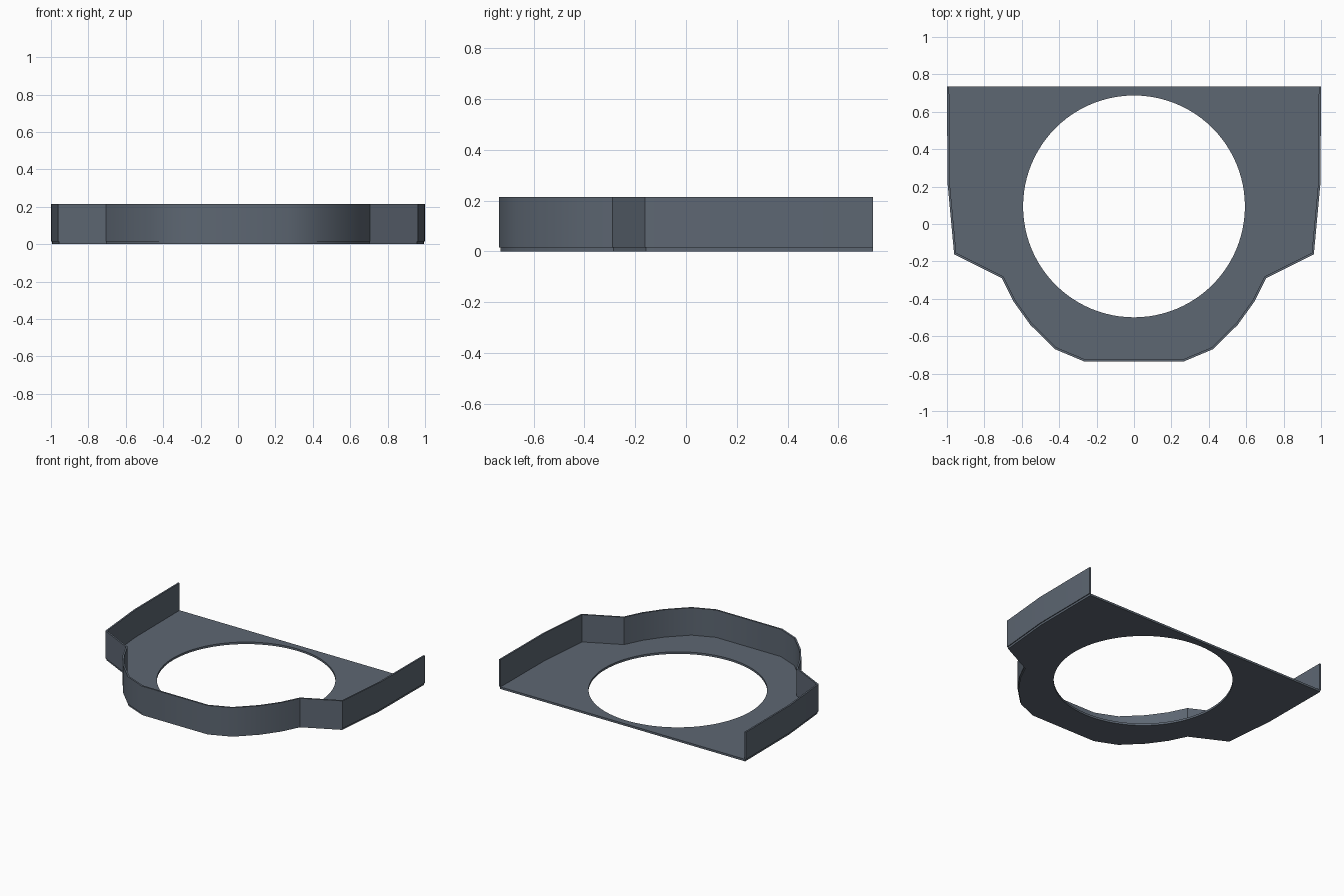
import bpy, bmesh, math

cube = bpy.data.objects.get("Cube")
if cube:
    bpy.data.objects.remove(cube, do_unlink=True)

PLATE_TOP, WALL_TOP, WALL_THICK = 0.015, 0.215, 0.012
HOLE_Y, HOLE_RADIUS, HOLE_SIDES = 0.094, 0.593, 96

# One half of the outline, from the front middle round to the back corner
half = [(0.265, -0.729), (0.42, -0.664), (0.55, -0.535), (0.64, -0.41),
        (0.702, -0.285), (0.956, -0.158), (0.991, 0.22), (0.994, 0.735)]
outline = [(-x, y) for x, y in reversed(half)] + half

slate = bpy.data.materials.new("slate_grey")
slate.use_nodes = True
slate.diffuse_color = (0.11, 0.135, 0.17, 1)
slate.node_tree.nodes["Principled BSDF"].inputs["Base Color"].default_value = slate.diffuse_color


def finish(bm, name):
    """Turn a bmesh into a named, coloured object."""
    bmesh.ops.recalc_face_normals(bm, faces=bm.faces)
    mesh = bpy.data.meshes.new(name)
    bm.to_mesh(mesh)
    bm.free()
    mesh.materials.append(slate)
    obj = bpy.data.objects.new(name, mesh)
    bpy.context.collection.objects.link(obj)
    return obj


def smooth(obj):
    bpy.ops.object.select_all(action='DESELECT')
    obj.select_set(True)
    bpy.context.view_layer.objects.active = obj
    bpy.ops.object.shade_smooth_by_angle(angle=math.radians(30))


def add_loop(bm, points):
    verts = [bm.verts.new((x, y, 0)) for x, y in points]
    return [bm.edges.new((a, b)) for a, b in zip(verts, verts[1:] + verts[:1])]


# Base plate with a large round opening
bm = bmesh.new()
angles = [2 * math.pi * i / HOLE_SIDES for i in range(HOLE_SIDES)]
circle = [(HOLE_RADIUS * math.cos(a), HOLE_Y + HOLE_RADIUS * math.sin(a)) for a in angles]
edges = add_loop(bm, outline) + add_loop(bm, circle)
bmesh.ops.triangle_fill(bm, edges=edges, use_beauty=True, normal=(0, 0, 1))
raised = bmesh.ops.extrude_face_region(bm, geom=bm.faces[:], use_keep_orig=True)
top = [g for g in raised["geom"] if isinstance(g, bmesh.types.BMVert)]
bmesh.ops.translate(bm, verts=top, vec=(0, 0, PLATE_TOP))
smooth(finish(bm, "base_plate"))

# Thin upright wall following the sides and front, open at the back
bm = bmesh.new()
low = [bm.verts.new((x, y, PLATE_TOP)) for x, y in outline]
high = [bm.verts.new((x, y, WALL_TOP)) for x, y in outline]
for i in range(len(outline) - 1):
    bm.faces.new((low[i], low[i + 1], high[i + 1], high[i]))
wall = finish(bm, "rim_wall")
solid = wall.modifiers.new("thickness", 'SOLIDIFY')
solid.thickness = WALL_THICK
solid.offset = 0
solid.use_even_offset = True
bpy.context.view_layer.objects.active = wall
wall.select_set(True)
bpy.ops.object.modifier_apply(modifier=solid.name)
smooth(wall)
